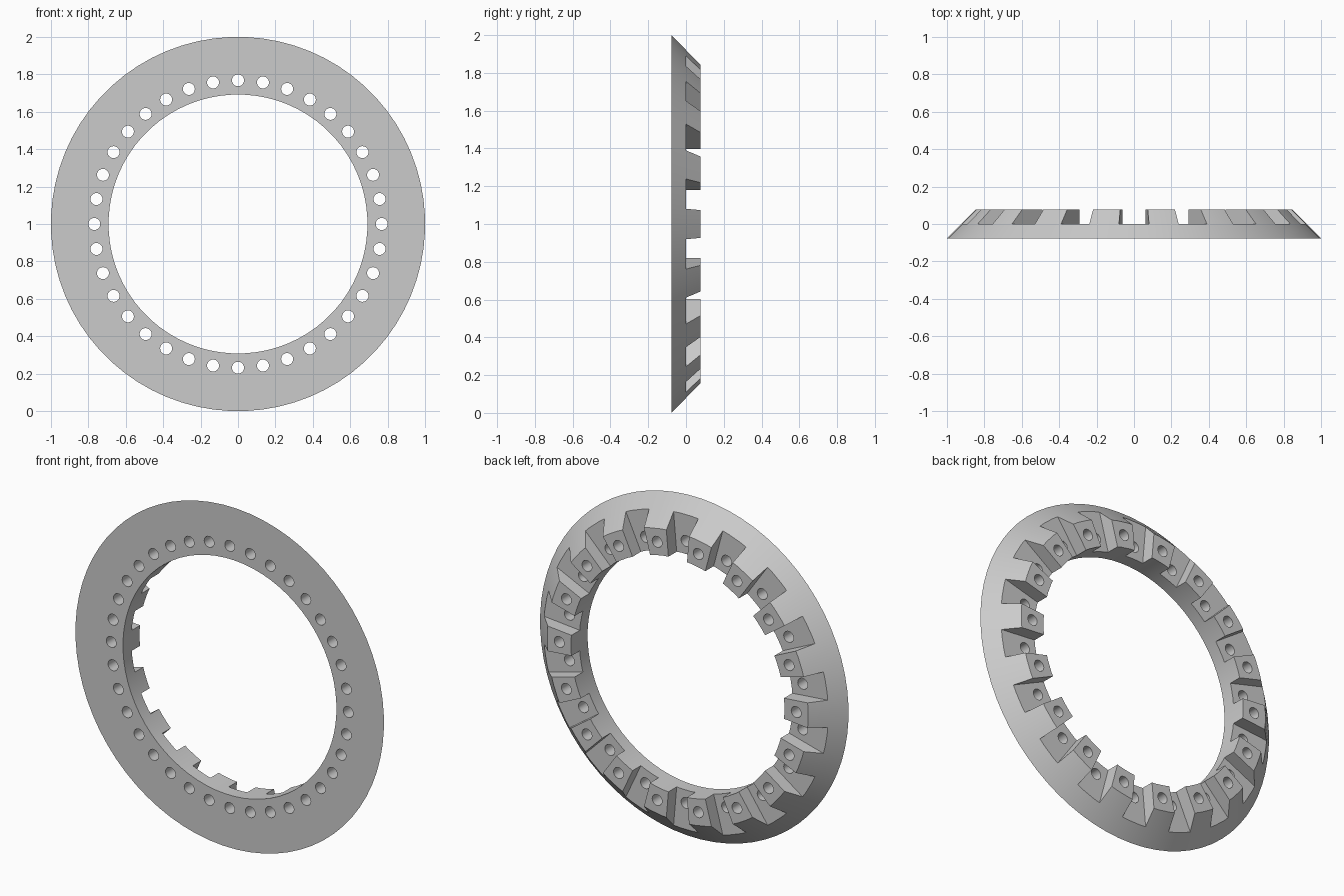
import bpy
import bmesh
from math import cos, sin, radians

cube = bpy.data.objects.get("Cube")
if cube:
    bpy.data.objects.remove(cube, do_unlink=True)

HALF = 0.077       # half the ring thickness
INNER = 0.692
OUTER = 1.0
HOLE_RING = 0.768
HOLE_RADIUS = 0.032
TEETH = 18
SEGMENTS = 72

grey = bpy.data.materials.new("plain grey")
grey.use_nodes = True
colour = (0.6, 0.6, 0.6, 1)
grey.diffuse_color = colour
grey.node_tree.nodes["Principled BSDF"].inputs["Base Color"].default_value = colour


def polar(radius, angle, y):
    """Point on a circle around the ring axis."""
    return (radius * cos(angle), y, 1 + radius * sin(angle))


def make_object(name, bm):
    bmesh.ops.recalc_face_normals(bm, faces=bm.faces)
    mesh = bpy.data.meshes.new(name)
    bm.to_mesh(mesh)
    bm.free()
    obj = bpy.data.objects.new(name, mesh)
    bpy.context.collection.objects.link(obj)
    mesh.materials.append(grey)
    return obj


def loft(bm, loops, closed):
    """Bridge successive vertex loops; close the chain or cap its ends."""
    rows = [[bm.verts.new(p) for p in loop] for loop in loops]
    n = len(rows[0])
    for i in range(len(rows) if closed else len(rows) - 1):
        a, b = rows[i], rows[(i + 1) % len(rows)]
        for j in range(n):
            k = (j + 1) % n
            bm.faces.new((a[j], a[k], b[k], b[j]))
    if not closed:
        bm.faces.new(rows[0])
        bm.faces.new(rows[-1])


# Ring body: a bevelled section swept around the axis
section = [(INNER, -HALF), (OUTER, -HALF), (OUTER - 2 * HALF, HALF), (INNER, HALF)]
bm = bmesh.new()
step = radians(360 / SEGMENTS)
loft(bm, [[polar(r, (i + 0.5) * step, y) for r, y in section]
          for i in range(SEGMENTS)], True)
ring = make_object("toothed_ring", bm)

# Slot cutter: radial wedges that leave the teeth standing
bm = bmesh.new()
pitch = radians(360 / TEETH)
for i in range(TEETH):
    mid = (i + 0.5) * pitch
    loft(bm, [[polar(r, mid + s * pitch / 4, y)
               for r, y in ((0.5, 0), (1.2, 0), (1.2, 0.2), (0.5, 0.2))]
              for s in (-1, 1)], False)
slots = make_object("slot_cutter", bm)

# Hole cutter: one round hole in every tooth and every slot
bm = bmesh.new()
for i in range(2 * TEETH):
    x, _, z = polar(HOLE_RING, i * pitch / 2, 0)
    loft(bm, [[(x + HOLE_RADIUS * cos(radians(a)), y, z + HOLE_RADIUS * sin(radians(a)))
               for a in range(0, 360, 15)] for y in (-0.2, 0.2)], False)
holes = make_object("hole_cutter", bm)

# Cut the ring, then discard the cutters
bpy.context.view_layer.objects.active = ring
for cutter in (slots, holes):
    cutter.hide_render = True
    mod = ring.modifiers.new(cutter.name, 'BOOLEAN')
    mod.operation = 'DIFFERENCE'
    mod.solver = 'EXACT'
    mod.object = cutter
    bpy.ops.object.modifier_apply(modifier=mod.name)
    bpy.data.objects.remove(cutter, do_unlink=True)

bpy.ops.object.select_all(action='DESELECT')
ring.select_set(True)
bpy.ops.object.shade_smooth_by_angle(angle=radians(30))
